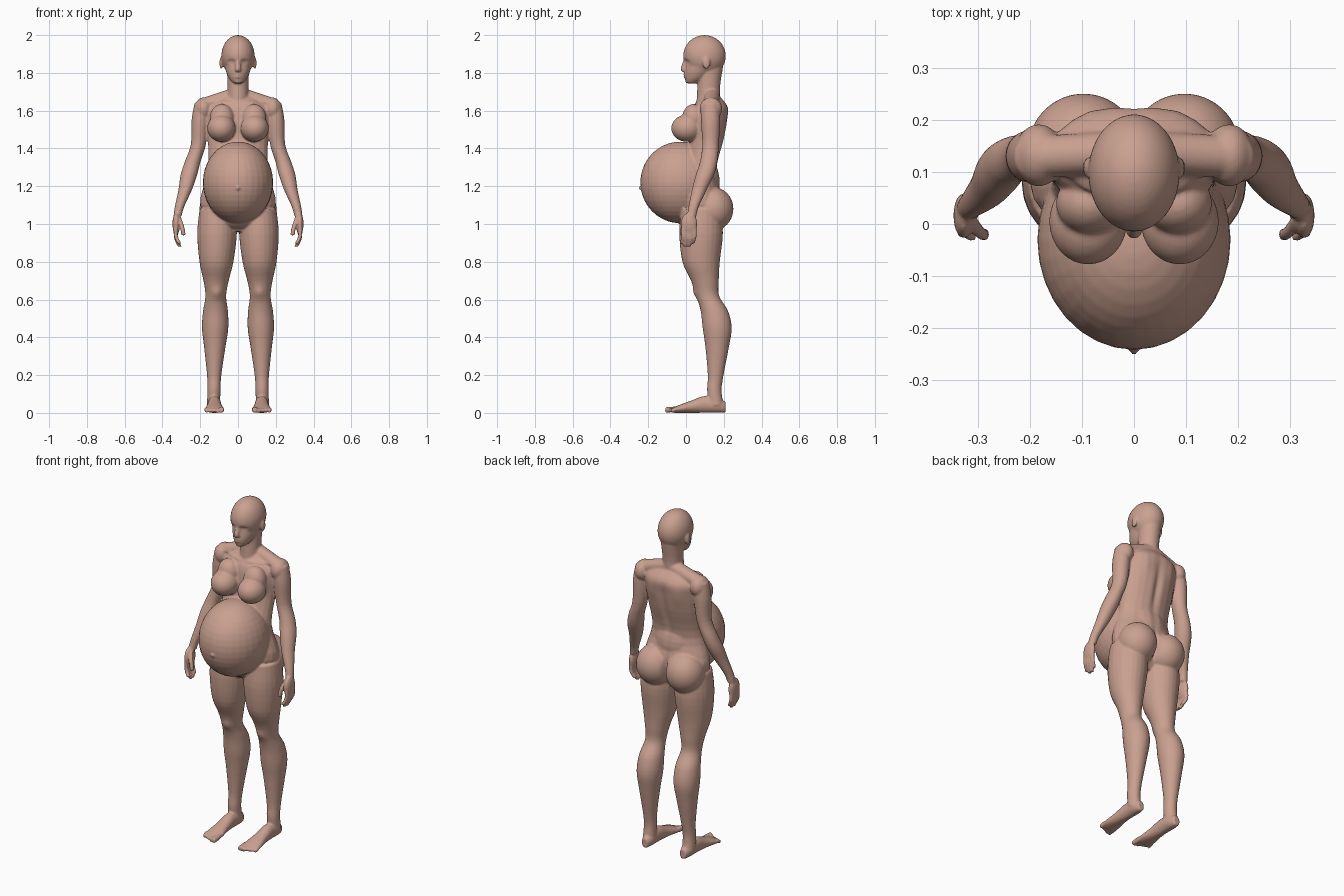
import bpy
import bmesh
from math import sin, cos, pi, exp
from mathutils import Vector, Matrix

default_cube = bpy.data.objects.get("Cube")
if default_cube:
    bpy.data.objects.remove(default_cube, do_unlink=True)

SEGMENTS = 24
STEPS = 4
BOTH_SIDES = (1, -1)
bm = bmesh.new()


def smooth_between(before, start, end, after, t):
    """Point on a smooth curve that runs from start to end."""
    tangent_in = (end - before) / 2
    tangent_out = (after - start) / 2
    rest = 1 - t
    return (start * (rest * rest * (1 + t + t)) + end * (t * t * (1 + rest + rest))
            + tangent_in * (t * rest * rest) - tangent_out * (t * t * rest))


def spline(rows):
    """Smoothly fill in the cross-sections between the given ones."""
    rows = [Vector(row) for row in rows]
    padded = [rows[0]] + rows + [rows[-1]]
    filled = []
    for group in zip(padded, padded[1:], padded[2:], padded[3:]):
        filled += [smooth_between(*group, step / STEPS) for step in range(STEPS)]
    return filled + [rows[-1]]


def loft(rows, axis, side):
    """Skin elliptical sections (x, y, z, width, depth) lying across an axis."""
    across, up = [k for k in range(3) if k != axis]
    rings = []
    for row in spline(rows):
        ring = []
        for k in range(SEGMENTS):
            angle = 2 * pi * k / SEGMENTS
            point = Vector(row[:3])
            point[across] += row[3] * cos(angle)
            point[up] += row[4] * sin(angle)
            point.x *= side
            ring.append(bm.verts.new(point))
        rings.append(ring)
    for lower, upper in zip(rings, rings[1:]):
        for k in range(SEGMENTS):
            bm.faces.new((lower[k - 1], lower[k], upper[k], upper[k - 1]))
    bm.faces.new(rings[0])
    bm.faces.new(rings[-1])


def column(rows, ratio, x=0, lean=0, side=1):
    """Upright form from (height, y, width) whose depth follows its width."""
    sections = [(x + lean * z, y, z, width, width * ratio) for z, y, width in rows]
    loft(sections, axis=2, side=side)


def rod(points, radius, axis, side):
    """Slim round form of constant thickness."""
    loft([(*point, radius, radius) for point in points], axis, side)


def ball(centre, radii, side=1):
    x, y, z = centre
    place = Matrix.Translation((x * side, y, z))
    bmesh.ops.create_uvsphere(bm, u_segments=32, v_segments=20, radius=1,
                              matrix=place @ Matrix.Diagonal((*radii, 1)))


def torso():
    column([(.96, .07, .1), (1.1, .08, .2), (1.28, .07, .16), (1.45, .11, .16),
            (1.55, .12, .17), (1.62, .13, .16), (1.68, .13, .08)], ratio=.58)
    # Rounded belly and lower abdomen
    ball((0, -.03, 1.22), (.186, .212, .216))
    ball((0, .03, 1.04), (.13, .08, .07))
    for side in BOTH_SIDES:
        # Chest, seat and shoulder slope
        ball((.088, .005, 1.507), (.075, .083, .072), side)
        ball((.085, .04, 1.56), (.065, .06, .075), side)
        ball((.097, .143, 1.08), (.107, .108, .115), side)
        rod([(0, .14, 1.69), (.18, .13, 1.63)], radius=.04, axis=0, side=side)


def head():
    # Neck, skull, face, nose and ears
    column([(1.62, .12, .06), (1.72, .12, .055), (1.83, .13, .06)], ratio=1.1)
    ball((0, .098, 1.89), (.088, .113, .11))
    column([(1.745, .03, .025), (1.77, .05, .047), (1.81, .07, .065),
            (1.87, .1, .08)], ratio=1.2)
    column([(1.875, 0, .009), (1.82, -.012, .016), (1.803, 0, .012)], ratio=1.1)
    for side in BOTH_SIDES:
        ball((.089, .108, 1.852), (.009, .02, .033), side)


def arm(side):
    ball((.183, .132, 1.61), (.047, .06, .06), side)
    rows = [(.19, .13, 1.64, .04), (.2, .13, 1.55, .046), (.21, .13, 1.42, .04),
            (.24, .12, 1.33, .042), (.26, .1, 1.26, .044), (.28, .07, 1.18, .036),
            (.31, .04, 1.09, .025), (.32, .03, 1.04, .022)]
    loft([(*row, row[3] * 1.1) for row in rows], axis=2, side=side)
    # Palm, fingers and thumb
    ball((.327, .016, 1), (.02, .044, .06), side)
    for finger in range(4):
        y = .045 - .02 * finger
        length = .09 if finger in (1, 2) else .075
        tip = .97 - length
        rod([(.33, y, .98), (.328, y, tip + length / 2), (.308, y - .01, tip)],
            radius=.011, axis=2, side=side)
    rod([(.315, .01, 1.04), (.297, -.015, .99), (.288, -.02, .94)],
        radius=.012, axis=2, side=side)


def leg(side):
    column([(1.08, .08, .095), (.95, .08, .105), (.8, .08, .09), (.7, .1, .067),
            (.62, .115, .055), (.54, .15, .066), (.45, .165, .07),
            (.35, .165, .057), (.2, .157, .038), (.12, .15, .035),
            (.04, .16, .035)], ratio=1.1, x=.13, lean=-.02, side=side)
    # Foot from heel to ball, resting on its sole
    foot = [(.21, .02, .03), (.17, .033, .038), (.1, .035, .045),
            (.03, .04, .033), (-.03, .05, .022), (-.065, .049, .015)]
    loft([(.125, y, height, width, height) for y, width, height in foot],
         axis=1, side=side)
    for toe in range(5):
        x = .088 + .02 * toe
        radius = .011 if toe else .015
        rod([(x, -.05, .02), (x, .008 * toe - .11, radius)], radius, 1, side)


torso()
head()
for side in BOTH_SIDES:
    arm(side)
    leg(side)

# Fuse every part into one skin
bmesh.ops.recalc_face_normals(bm, faces=bm.faces)
mesh = bpy.data.meshes.new("body")
bm.to_mesh(mesh)
bm.free()
body = bpy.data.objects.new("body", mesh)
bpy.context.collection.objects.link(body)
bpy.context.view_layer.objects.active = body
body.select_set(True)
fuse = body.modifiers.new("fuse", "REMESH")
fuse.mode = "VOXEL"
fuse.voxel_size = .006
soften = body.modifiers.new("soften", "SMOOTH")
soften.iterations = 4
for modifier_name in ("fuse", "soften"):
    bpy.ops.object.modifier_apply(modifier=modifier_name)

# Sort the skin into thin level bands so that each detail visits few points
BAND = .02
bands = {}
for vertex in body.data.vertices:
    bands.setdefault(int(vertex.co.z / BAND), []).append(vertex.co)


def sculpt(centre, width, height, depth):
    """Press the skin softly backwards (or pull it forwards) around a point."""
    x, y, z = centre
    lowest, highest = [int((z + reach) / BAND) for reach in (-2 * height, 2 * height)]
    for band in range(lowest, highest + 1):
        for point in bands.get(band, []):
            across = (abs(point.x) - x) / width
            along = (point.y - y) / .05
            up = (point.z - z) / height
            point.y += depth * exp(-across ** 2 - along ** 2 - up ** 2)


# Eye sockets, eyelids and lips
sculpt((.034, 0, 1.858), width=.017, height=.011, depth=.014)
sculpt((.034, 0, 1.857), width=.01, height=.006, depth=-.007)
for lip in (1.791, 1.778):
    sculpt((0, 0, lip), width=.02, height=.005, depth=-.006)
# Collarbones, shoulder blades, spine and cleft
sculpt((.09, .06, 1.645), width=.06, height=.008, depth=-.008)
sculpt((.09, .22, 1.55), width=.04, height=.06, depth=.008)
sculpt((0, .2, 1.42), width=.02, height=.17, depth=-.014)
sculpt((0, .2, 1.08), width=.012, height=.08, depth=-.02)
# Navel and kneecaps
sculpt((0, -.24, 1.19), width=.009, height=.009, depth=-.012)
sculpt((.11, .055, .635), width=.03, height=.03, depth=-.01)

skin = bpy.data.materials.new("warm skin")
skin.use_nodes = True
colour = (.59, .355, .28, 1)
skin.diffuse_color = colour
skin.node_tree.nodes["Principled BSDF"].inputs["Base Color"].default_value = colour
body.data.materials.clear()
body.data.materials.append(skin)
bpy.ops.object.shade_smooth()
